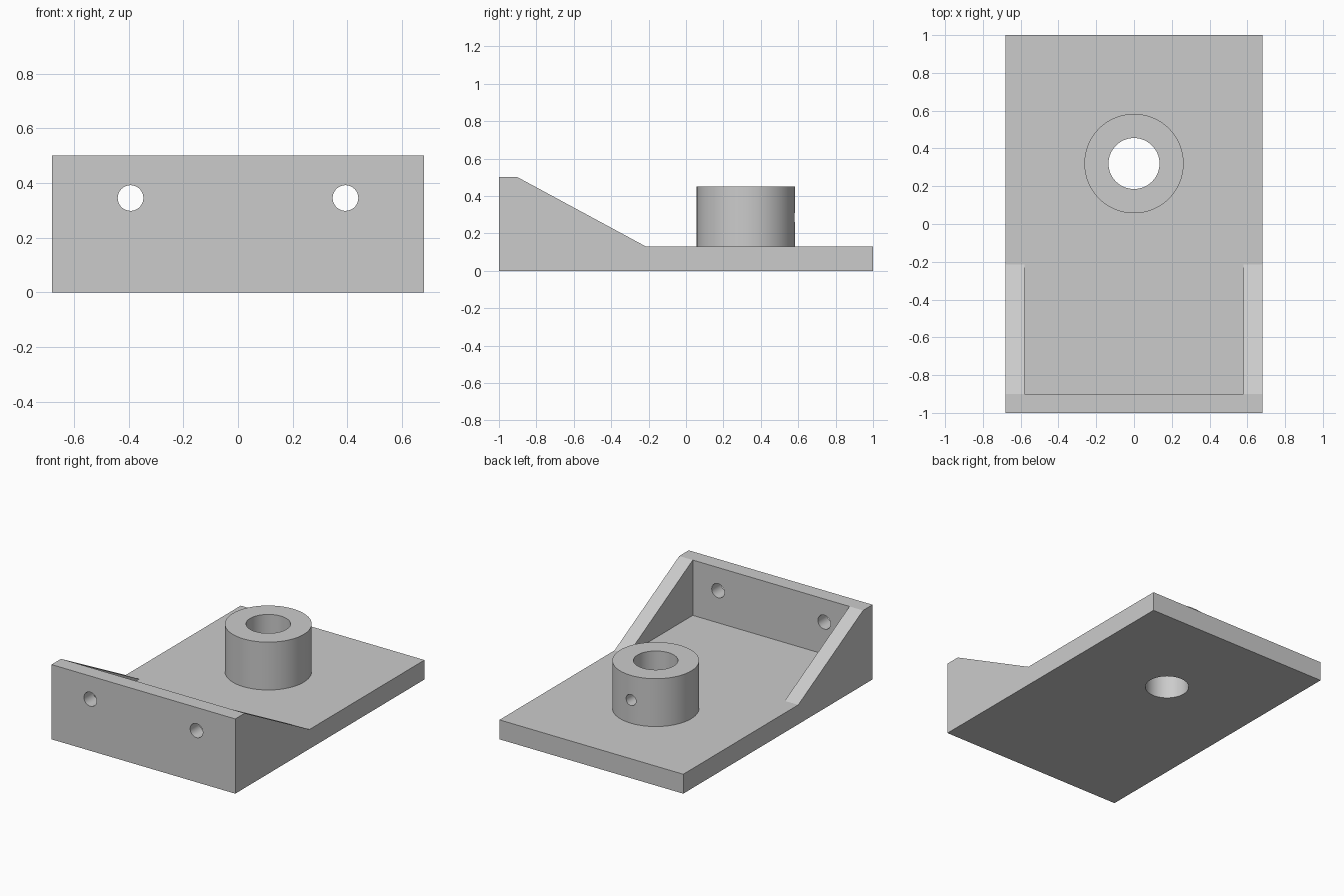
import bpy
import bmesh
import math
from mathutils import Matrix, Vector

cube = bpy.data.objects.get("Cube")
if cube:
    bpy.data.objects.remove(cube, do_unlink=True)

HALF_W, WALL, PLATE, HEIGHT = 0.68, 0.1, 0.13, 0.5
BOSS_Y, BOSS_TOP = 0.32, 0.45

grey = bpy.data.materials.new("light grey")
grey.use_nodes = True
colour = (0.6, 0.6, 0.6, 1)
grey.diffuse_color = colour
grey.node_tree.nodes["Principled BSDF"].inputs["Base Color"].default_value = colour


def finish(name, bm):
    bmesh.ops.recalc_face_normals(bm, faces=bm.faces)
    mesh = bpy.data.meshes.new(name)
    bm.to_mesh(mesh)
    bm.free()
    mesh.materials.append(grey)
    obj = bpy.data.objects.new(name, mesh)
    bpy.context.collection.objects.link(obj)
    return obj


def cylinder(name, radius, centre, length, axis="Z", sides=64):
    bm = bmesh.new()
    turn = Matrix.Rotation(math.pi / 2, 4, "X") if axis == "Y" else Matrix()
    bmesh.ops.create_cone(bm, cap_ends=True, segments=sides, radius1=radius,
                          radius2=radius, depth=length,
                          matrix=Matrix.Translation(centre) @ turn)
    return finish(name, bm)


def extrude_side(name, profile, half_width):
    """Extrude a (y, z) outline across x."""
    bm = bmesh.new()
    face = bm.faces.new([bm.verts.new((-half_width, y, z)) for y, z in profile])
    new = bmesh.ops.extrude_face_region(bm, geom=[face])["geom"]
    bmesh.ops.translate(bm, vec=Vector((2 * half_width, 0, 0)),
                        verts=[v for v in new if isinstance(v, bmesh.types.BMVert)])
    return finish(name, bm)


def select(obj):
    bpy.ops.object.select_all(action="DESELECT")
    obj.select_set(True)
    bpy.context.view_layer.objects.active = obj


def cut(obj, cutter):
    cutter.hide_render = True
    mod = obj.modifiers.new("cut", "BOOLEAN")
    mod.operation, mod.solver, mod.object = "DIFFERENCE", "EXACT", cutter
    select(obj)
    bpy.ops.object.modifier_apply(modifier=mod.name)
    bpy.data.objects.remove(cutter, do_unlink=True)


# Bracket body: plate, front wall and sloping side gussets
bracket = extrude_side("bracket", [(-1, 0), (1, 0), (1, PLATE), (-0.215, PLATE),
                                   (-1 + WALL, HEIGHT), (-1, HEIGHT)], HALF_W)

# Pocket between the gussets
pocket = extrude_side("pocket_cutter", [(-1 + WALL, PLATE), (0, PLATE),
                                        (0, 1), (-1 + WALL, 1)], HALF_W - WALL)
cut(bracket, pocket)

# Mounting holes in the front wall
for side in (-1, 1):
    cut(bracket, cylinder("mount_cutter", 0.047, (side * 0.393, -1, 0.345), 0.5, "Y", 32))

# Boss standing on the plate
boss = cylinder("boss", 0.263, (0, BOSS_Y, (PLATE + BOSS_TOP) / 2), BOSS_TOP - PLATE)

# Shaft bore through boss and plate
for part in (bracket, boss):
    cut(part, cylinder("bore_cutter", 0.135, (0, BOSS_Y, 0.2), 1))

# Set screw hole in the rear of the boss
cut(boss, cylinder("screw_cutter", 0.037, (0, BOSS_Y + 0.25, 0.285), 0.4, "Y", 32))

for part in (bracket, boss):
    select(part)
    bpy.ops.object.shade_smooth_by_angle(angle=math.radians(25))
